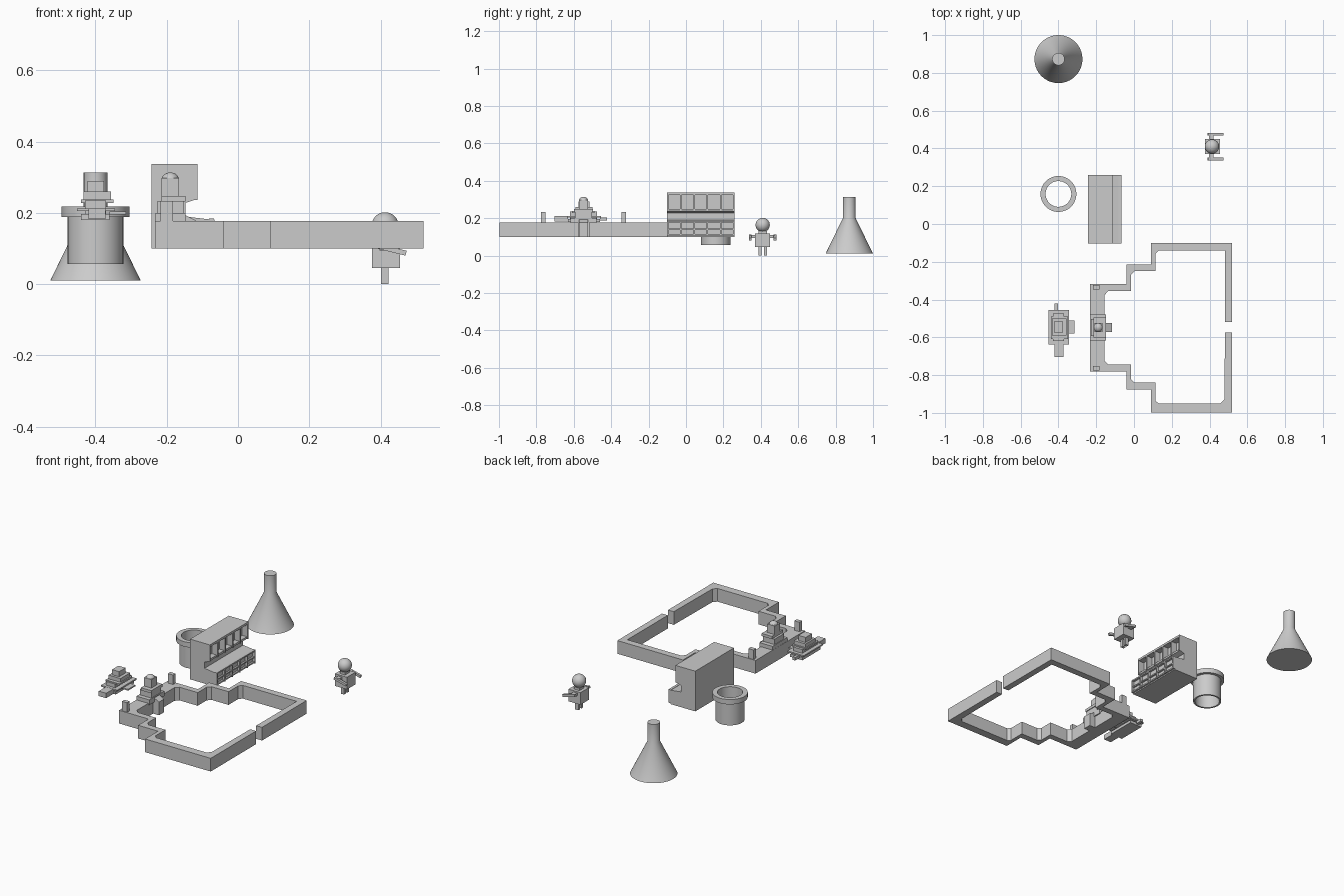
import bpy, bmesh, math
from mathutils import Vector, Matrix


def finish(bm, name, smooth=False):
    bmesh.ops.recalc_face_normals(bm, faces=bm.faces[:])
    me = bpy.data.meshes.new(name)
    bm.to_mesh(me)
    bm.free()
    ob = bpy.data.objects.new(name, me)
    bpy.context.collection.objects.link(ob)
    if smooth:
        bpy.ops.object.select_all(action='DESELECT')
        ob.select_set(True)
        bpy.context.view_layer.objects.active = ob
        bpy.ops.object.shade_smooth_by_angle(angle=math.radians(35))
    return ob


def box(name, x0, x1, y0, y1, z0, z1, tilt=0):
    bm = bmesh.new()
    bmesh.ops.create_cube(bm, size=1)
    bmesh.ops.scale(bm, vec=(x1 - x0, y1 - y0, z1 - z0), verts=bm.verts)
    bmesh.ops.rotate(bm, cent=(0, 0, 0), matrix=Matrix.Rotation(tilt, 3, 'Y'), verts=bm.verts)
    bmesh.ops.translate(bm, vec=((x0 + x1) / 2, (y0 + y1) / 2, (z0 + z1) / 2), verts=bm.verts)
    return finish(bm, name)


def prism(name, pts, direction):
    """Extrude a closed 3D outline along a vector."""
    bm = bmesh.new()
    f = bm.faces.new([bm.verts.new(p) for p in pts])
    g = bmesh.ops.extrude_face_region(bm, geom=[f])
    bmesh.ops.translate(bm, vec=direction,
                        verts=[v for v in g['geom'] if isinstance(v, bmesh.types.BMVert)])
    return finish(bm, name)


def lathe(name, x, y, prof, closed=False, n=64):
    """Spin an (r, z) profile round a vertical axis."""
    bm = bmesh.new()
    rings = [[bm.verts.new((x + r * math.cos(2 * math.pi * i / n),
                            y + r * math.sin(2 * math.pi * i / n), z)) for i in range(n)]
             for r, z in prof]
    m = len(rings)
    for k in range(m if closed else m - 1):
        a, b = rings[k], rings[(k + 1) % m]
        for i in range(n):
            j = (i + 1) % n
            bm.faces.new((a[i], a[j], b[j], b[i]))
    if not closed:
        bm.faces.new(rings[0])
        bm.faces.new(rings[-1])
    return finish(bm, name, True)


# Cone tower with chimney
lathe("cone_tower", -0.4, 0.873, [(0.127, 0.01), (0.033, 0.203), (0.033, 0.314)])

# Open pipe with rim
lathe("rimmed_pipe", -0.4, 0.159, [(0.068, 0.057), (0.078, 0.057), (0.078, 0.189),
                                   (0.095, 0.189), (0.095, 0.218), (0.068, 0.218)], True)

# Perimeter wall: one outline broken by the gate on the right
outer = [(0.52, -0.518), (0.52, -0.10), (0.09, -0.10), (0.09, -0.214), (-0.04, -0.214),
         (-0.04, -0.318), (-0.233, -0.318), (-0.233, -0.78), (-0.04, -0.78), (-0.04, -0.877),
         (0.09, -0.877), (0.09, -0.998), (0.52, -0.998), (0.52, -0.574)]
inner = [(0.482, -0.574), (0.478, -0.93), (0.458, -0.95), (0.13, -0.95), (0.113, -0.935),
         (0.113, -0.84), (0.003, -0.84), (-0.016, -0.823), (-0.016, -0.744), (-0.135, -0.744),
         (-0.155, -0.724), (-0.155, -0.375), (-0.135, -0.354), (-0.016, -0.354),
         (-0.016, -0.27), (0.003, -0.25), (0.113, -0.25), (0.113, -0.16), (0.13, -0.14),
         (0.482, -0.14), (0.482, -0.518)]
prism("perimeter_wall", [(x, y, 0.1) for x, y in outer + inner], (0, 0, 0.078))

# Grandstand: C-shaped section with front frames
y0, y1 = -0.102, 0.26
section = [(-0.243, 0.1), (-0.08, 0.1), (-0.08, 0.182), (-0.148, 0.19), (-0.148, 0.228),
           (-0.118, 0.238), (-0.118, 0.25), (-0.15, 0.25), (-0.15, 0.325), (-0.113, 0.325),
           (-0.113, 0.338), (-0.243, 0.338)]
prism("grandstand", [(x, y0, z) for x, z in section], (0, y1 - y0, 0))
box("ledge_rail_top", -0.082, -0.067, y0, y1, 0.176, 0.184)
box("ledge_rail_middle", -0.082, -0.070, y0, y1, 0.138, 0.145)
box("ledge_rail_bottom", -0.082, -0.070, y0, y1, 0.107, 0.115)
for i in range(6):
    y = y0 + 0.004 + i * (y1 - y0 - 0.008) / 5
    box("window_post", -0.15, -0.113, y - 0.004, y + 0.004, 0.237, 0.33)
    box("railing_post", -0.082, -0.066, y - 0.004, y + 0.004, 0.105, 0.182)

# Gatehouse on the left wall
cy = -0.548
box("gatehouse_base", -0.232, -0.148, cy - 0.07, cy + 0.07, 0.17, 0.2)
box("gatehouse_middle", -0.228, -0.152, cy - 0.045, cy + 0.045, 0.2, 0.232)
box("gatehouse_ledge", -0.215, -0.148, cy - 0.052, cy + 0.052, 0.232, 0.248)
box("gatehouse_tower", -0.215, -0.166, cy - 0.025, cy + 0.025, 0.248, 0.298)
lathe("gatehouse_dome", -0.19, cy, [(0.024, 0.296), (0.021, 0.304), (0.013, 0.311), (0.003, 0.314)], n=24)
prism("gatehouse_ramp", [(-0.16, cy - 0.024, 0.1), (-0.117, cy - 0.024, 0.1),
                         (-0.117, cy - 0.024, 0.178), (-0.16, cy - 0.024, 0.2)], (0, 0.048, 0))
for y in (-0.764, -0.334):
    box("wall_post", -0.217, -0.183, y - 0.012, y + 0.012, 0.17, 0.234)

# Layered floating craft
box("craft_hull", -0.44, -0.36, -0.63, -0.46, 0.18, 0.197)
box("craft_deck", -0.452, -0.345, -0.637, -0.455, 0.205, 0.213)
box("craft_core", -0.43, -0.37, -0.62, -0.475, 0.195, 0.235)
box("craft_upper_deck", -0.44, -0.35, -0.61, -0.49, 0.228, 0.238)
box("craft_cabin", -0.434, -0.357, -0.59, -0.5, 0.238, 0.26)
box("craft_turret", -0.423, -0.376, -0.575, -0.515, 0.26, 0.29)
box("craft_nose", -0.42, -0.372, -0.703, -0.63, 0.183, 0.212)
box("craft_tail", -0.42, -0.403, -0.46, -0.422, 0.188, 0.205)
box("craft_side_plate", -0.36, -0.314, -0.58, -0.512, 0.196, 0.204)

# Standing figure
fx, fy = 0.413, 0.41
bm = bmesh.new()
bmesh.ops.create_uvsphere(bm, u_segments=32, v_segments=16, radius=0.038,
                          matrix=Matrix.Translation((fx, fy, 0.164)))
finish(bm, "figure_head", True)
box("figure_body", 0.376, 0.455, fy - 0.04, fy + 0.04, 0.046, 0.118)
box("figure_neck", 0.395, 0.43, fy - 0.022, fy + 0.022, 0.115, 0.132)
for s in (-1, 1):
    ly, sy, ay = fy + s * 0.014, fy + s * 0.05, fy + s * 0.066
    box("figure_leg", 0.402, 0.423, ly - 0.008, ly + 0.008, 0.0, 0.05)
    box("figure_shoulder", 0.397, 0.422, sy - 0.014, sy + 0.014, 0.095, 0.11)
    box("figure_forearm", 0.39, 0.473, ay - 0.007, ay + 0.007, 0.09, 0.104, math.radians(14))
